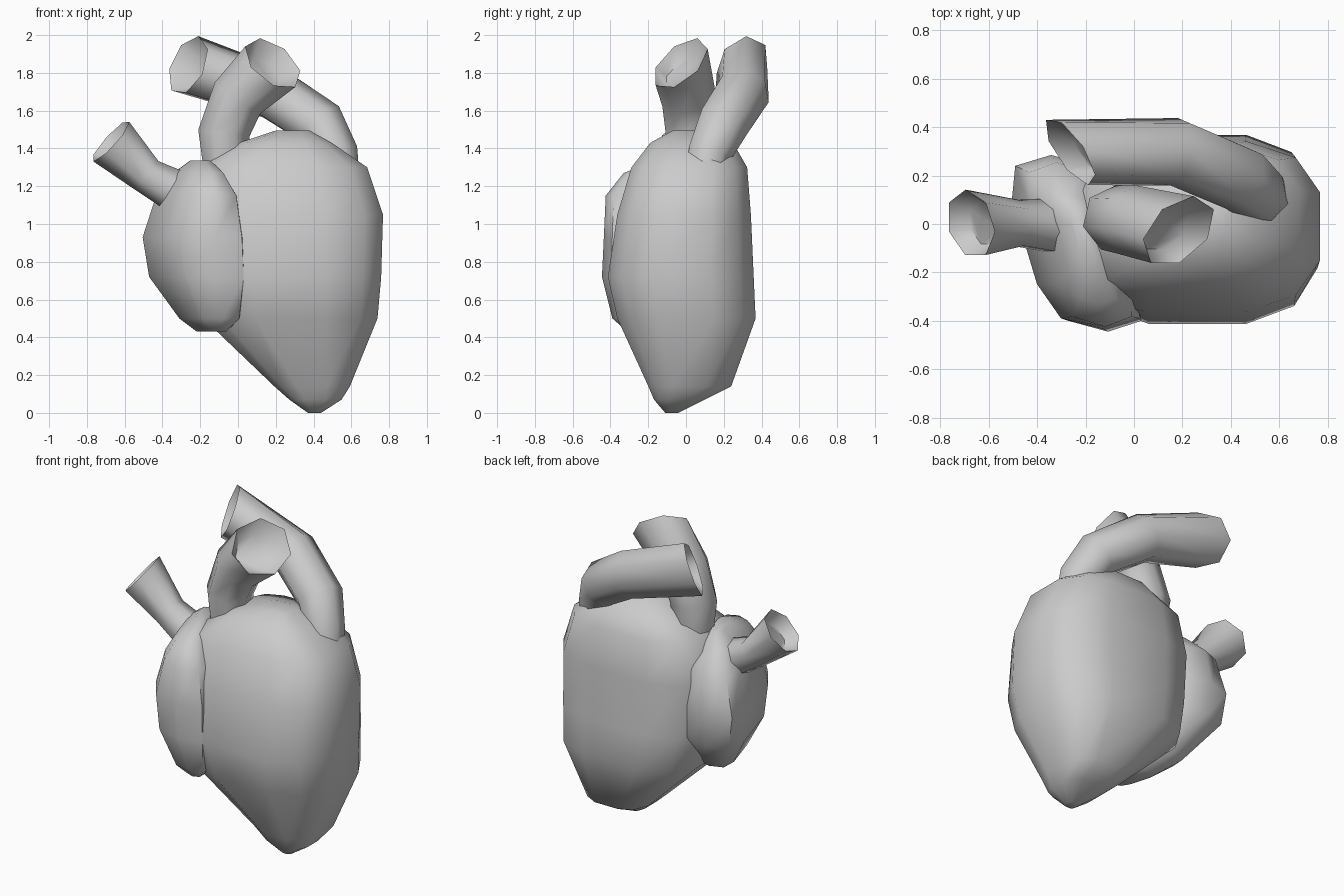
import bpy, bmesh, math
from mathutils import Vector

if "Cube" in bpy.data.objects:
    bpy.data.objects.remove(bpy.data.objects["Cube"])


def loft(name, rings):
    """Skin a list of equal-sized point rings and cap both ends."""
    bm = bmesh.new()
    loops = [[bm.verts.new(p) for p in ring] for ring in rings]
    n = len(loops[0])
    for a, b in zip(loops, loops[1:]):
        for i in range(n):
            j = (i + 1) % n
            bm.faces.new((a[i], a[j], b[j], b[i]))
    bm.faces.new(loops[0][::-1])
    bm.faces.new(loops[-1])
    bmesh.ops.recalc_face_normals(bm, faces=bm.faces)
    mesh = bpy.data.meshes.new(name)
    bm.to_mesh(mesh)
    bm.free()
    ob = bpy.data.objects.new(name, mesh)
    bpy.context.collection.objects.link(ob)
    bpy.ops.object.select_all(action='DESELECT')
    ob.select_set(True)
    bpy.context.view_layer.objects.active = ob
    bpy.ops.object.shade_smooth_by_angle(angle=math.radians(65))
    return ob


def oval(z, cx, cy, rx, ry, shear=0.0, power=2.0, n=12):
    """Horizontal rounded-box ring, slanted sideways by shear."""
    pts = []
    for i in range(n):
        a = 2 * math.pi * (i + 0.5) / n
        c, s = math.cos(a), math.sin(a)
        x = rx * math.copysign(abs(c) ** (2 / power), c)
        y = ry * math.copysign(abs(s) ** (2 / power), s)
        pts.append((cx + x - shear * y, cy + y, z))
    return pts


def vessel(name, stations, end_normal, sides=7, depth=0.08):
    """Tube along (x, y, z, radius) stations with a dished mouth."""
    cen = [Vector(s[:3]) for s in stations]
    rad = [s[3] for s in stations]
    u = Vector((0, 1, 0))
    rings = []
    for k, c in enumerate(cen):
        if k == len(cen) - 1:
            d = Vector(end_normal).normalized()
        else:
            d = (cen[k + 1] - cen[max(k - 1, 0)]).normalized()
        u = (u - d * u.dot(d)).normalized()
        v = d.cross(u)

        def ring(c, r):
            return [c + r * (u * math.cos(t) + v * math.sin(t))
                    for t in (2 * math.pi * i / sides for i in range(sides))]
        rings.append(ring(c, rad[k]))
    # Mouth floor sits back along the tube axis so it stays inside the wall
    back = (cen[-2] - cen[-1]).normalized()
    rings.append(ring(cen[-1] + back * depth, rad[-1] * 0.65))
    return loft(name, rings)


# Main chamber: z, x range, y range
body = [(0.00, .37, .44, -.11, -.04), (0.07, .27, .55, -.17, .10),
        (0.14, .19, .595, -.20, .24), (0.50, -.19, .745, -.365, .37),
        (0.72, -.24, .765, -.415, .36), (1.05, -.27, .775, -.365, .345),
        (1.30, -.20, .69, -.29, .325), (1.43, .00, .50, -.19, .25),
        (1.495, .20, .38, -.07, .06)]
loft("main_chamber", [oval(z, (a + b) / 2, (c + d) / 2, (b - a) / 2 * 1.01,
                           (d - c) / 2 * 1.02, power=2.9)
                      for z, a, b, c, d in body])

# Side chamber, slanted back to the left
lobe = [(0.43, -.14, -.18, .06, .13), (0.50, -.15, -.15, .13, .24),
        (0.72, -.215, -.085, .21, .36), (0.93, -.235, -.075, .225, .36),
        (1.15, -.22, -.085, .17, .34), (1.27, -.21, -.10, .10, .23),
        (1.335, -.20, -.06, .04, .10)]
loft("side_chamber", [oval(z, cx, cy, rx, ry, shear=0.3, power=3.2, n=10)
                      for z, cx, cy, rx, ry in lobe])

# Three open vessels
vessel("middle_vessel", [(-.06, .01, 1.22, .115), (-.075, .02, 1.48, .14),
                         (.00, .01, 1.67, .15), (.185, -.03, 1.85, .175)],
       (.52, -.56, .64))
vessel("arched_vessel", [(.54, .09, 1.20, .11), (.52, .12, 1.37, .12),
                         (.44, .19, 1.52, .14), (.18, .30, 1.69, .145),
                         (-.265, .30, 1.84, .165)],
       (-.77, -.53, .34))
vessel("side_vessel", [(-.22, -.01, 1.10, .11), (-.34, -.01, 1.18, .115),
                       (-.48, 0, 1.255, .10), (-.675, 0, 1.44, .145)],
       (-.72, -.20, .65))
